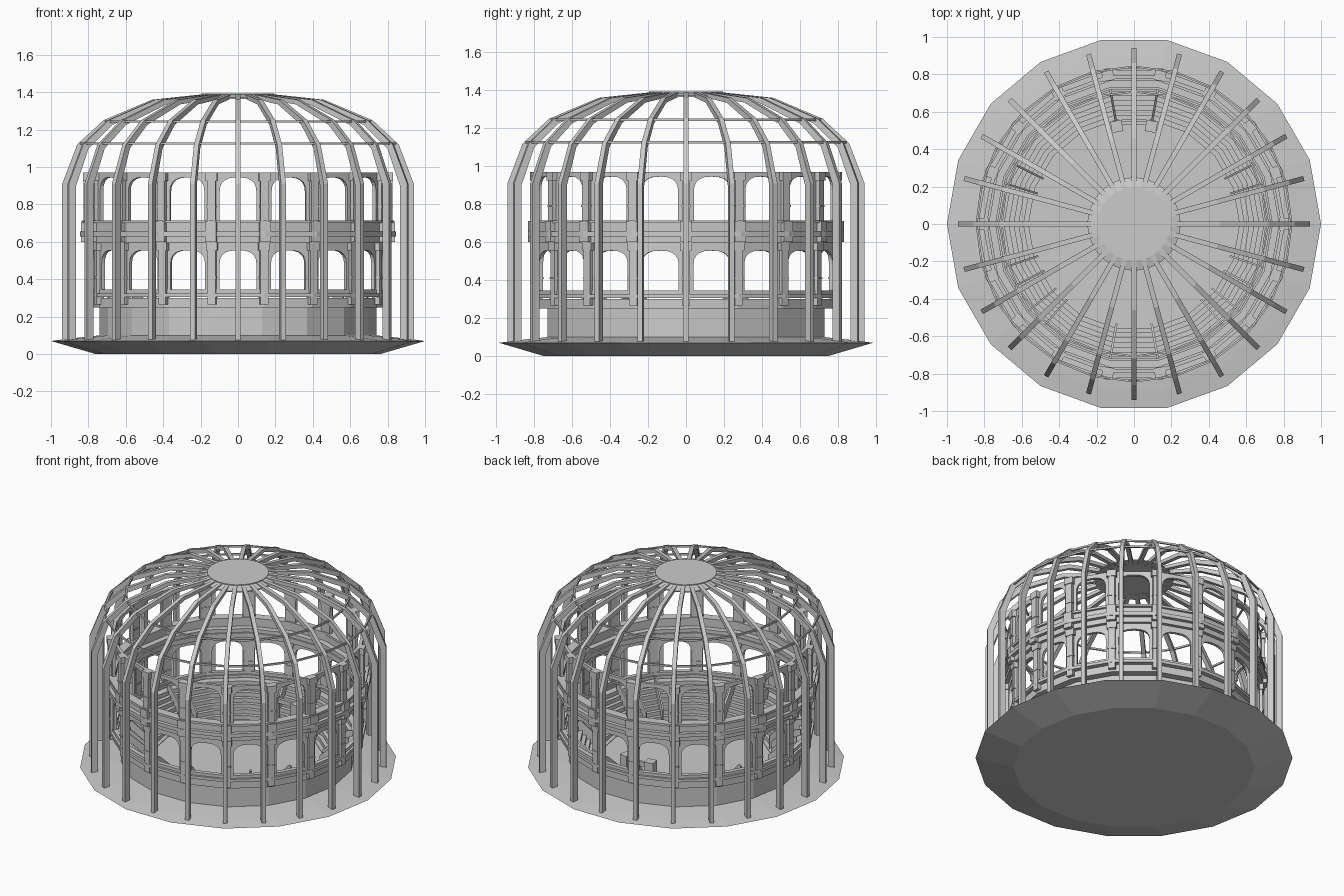
import bpy, bmesh
from math import radians, cos, sin, tan, pi

if "Cube" in bpy.data.objects:
    bpy.data.objects.remove(bpy.data.objects["Cube"])


def finish(name, bm):
    bmesh.ops.recalc_face_normals(bm, faces=bm.faces)
    me = bpy.data.meshes.new(name)
    bm.to_mesh(me)
    bm.free()
    ob = bpy.data.objects.new(name, me)
    bpy.context.collection.objects.link(ob)
    return ob


def lathe(name, prof, n=18, closed=True):
    """Faceted revolve of (radius, z) points; open profiles get flat end caps."""
    bm = bmesh.new()
    rings = [[bm.verts.new((r * cos(2 * pi * i / n), r * sin(2 * pi * i / n), z))
              for i in range(n)] for r, z in prof]
    pairs = list(zip(rings, rings[1:]))
    if closed:
        pairs.append((rings[-1], rings[0]))
    else:
        bm.faces.new(rings[0])
        bm.faces.new(rings[-1])
    for a, b in pairs:
        for i in range(n):
            j = (i + 1) % n
            bm.faces.new((a[i], a[j], b[j], b[i]))
    return finish(name, bm)


def prism(bm, pts, a, b, deg, radial):
    """Extrude (u, z) outline from a to b; u runs radially or tangentially."""
    t = radians(deg)

    def pos(u, v, z):
        r, s = (u, v) if radial else (v, u)
        return (r * cos(t) - s * sin(t), r * sin(t) + s * cos(t), z)
    va = [bm.verts.new(pos(u, a, z)) for u, z in pts]
    vb = [bm.verts.new(pos(u, b, z)) for u, z in pts]
    bm.faces.new(va)
    bm.faces.new(vb)
    for i in range(len(pts)):
        j = (i + 1) % len(pts)
        bm.faces.new((va[i], va[j], vb[j], vb[i]))


def block(bm, r0, r1, w, z0, z1, deg):
    prism(bm, [(r0, z0), (r1, z0), (r1, z1), (r0, z1)], -w / 2, w / 2, deg, True)


def band(name, r0, r1, z0, z1, n=18):
    return lathe(name, [(r0, z0), (r1, z0), (r1, z1), (r0, z1)], n)


# sloped base dish
lathe("base", [(0.76, 0), (1.0, 0.07), (0.90, 0.083), (0.74, 0.1)], closed=False)

# drum with stepped seating falling to the arena floor
tiers = [(0.74, 0.09), (0.74, 0.25), (0.79, 0.25), (0.79, 0.30), (0.76, 0.30)]
r, z = 0.72, 0.30
for i in range(7):
    tiers += [(r, z), (r, z - 0.028)]
    r, z = r - 0.026, z - 0.028
tiers += [(r, z), (r, 0.09)]
lathe("drum_and_seating", tiers)

# cornices around both storeys
band("lower_cornice", 0.76, 0.815, 0.305, 0.325)
band("lower_sill", 0.77, 0.80, 0.325, 0.345)
band("gallery_floor", 0.73, 0.82, 0.595, 0.63)
band("gallery_cornice", 0.74, 0.845, 0.63, 0.655)
band("gallery_parapet", 0.78, 0.82, 0.655, 0.70)
band("gallery_rail", 0.775, 0.835, 0.70, 0.715)


# arcade walls, one arched bay on each of the 18 sides
def arcade(name, z0, spring, crown, top, r0, r1):
    bm = bmesh.new()
    hw, ow = r1 * tan(radians(10)) - 0.002, 0.098
    pts = [(-hw, z0), (-hw, top), (hw, top), (hw, z0), (ow, z0)]
    for i in range(11):
        t = pi * i / 10
        c = cos(t)
        u = ow * abs(c) ** 0.75 * (1 if c > 0 else -1)
        pts.append((u, spring + (crown - spring) * max(sin(t), 0) ** 0.85))
    pts.append((-ow, z0))
    for k in range(18):
        prism(bm, pts, r0, r1, 10 + 20 * k, False)
    finish(name, bm)


arcade("lower_arcade", 0.34, 0.485, 0.555, 0.60, 0.765, 0.785)
arcade("upper_arcade", 0.71, 0.87, 0.945, 0.97, 0.775, 0.795)

# pillars with capitals and collars at the corners
for name, z0, z1, collar, r in (("lower_pillars", 0.265, 0.60, 0.41, 0.795),
                                ("upper_pillars", 0.71, 0.97, 0.79, 0.808)):
    bm = bmesh.new()
    for k in range(18):
        a = 20 * k
        block(bm, r - 0.025, r + 0.017, 0.044, z0, z1 - 0.03, a)
        block(bm, r - 0.03, r + 0.022, 0.062, z1 - 0.045, z1, a)
        block(bm, r - 0.03, r + 0.021, 0.05, collar - 0.005, collar + 0.005, a)
    finish(name, bm)

# bracket blocks under the gallery
bm = bmesh.new()
for k in range(18):
    block(bm, 0.80, 0.84, 0.06, 0.60, 0.71, 20 * k)
finish("gallery_brackets", bm)

# 24 bent cage ribs
outer = [(0.94, 0.075), (0.94, 0.91), (0.86, 1.12), (0.72, 1.25), (0.46, 1.36), (0.18, 1.39)]
inner = [(0.18, 1.368), (0.45, 1.335), (0.70, 1.225), (0.83, 1.10), (0.90, 0.90), (0.90, 0.075)]
bm = bmesh.new()
for k in range(24):
    prism(bm, outer + inner, -0.0135, 0.0135, 15 * k, True)
finish("cage_ribs", bm)

# cage hoops and roof cap
band("lower_hoop", 0.837, 0.847, 1.12, 1.132, 24)
band("upper_hoop", 0.703, 0.713, 1.238, 1.25, 24)
lathe("roof_collar", [(0.18, 1.37), (0.25, 1.365), (0.25, 1.372), (0.19, 1.388)], 24)
lathe("roof_cap", [(0.195, 1.37), (0.195, 1.393)], 24, False)

# sloping stair walls between seating blocks
bm = bmesh.new()
slope = [(0.54, 0.10), (0.73, 0.27), (0.73, 0.34), (0.70, 0.34), (0.54, 0.19)]
for a in (22, 158, 203, -23, -136, -44):
    for d in (-4.5, 4.5):
        prism(bm, slope, -0.005, 0.005, a + d, True)
for a in (-100, -80, 80, 100):
    prism(bm, slope, -0.006, 0.006, a, True)
finish("stair_walls", bm)

# gate posts and lintel at the back entrance
bm = bmesh.new()
for a in (80, 100):
    block(bm, 0.50, 0.56, 0.06, 0.09, 0.30, a)
prism(bm, [(-0.11, 0.26), (0.11, 0.26), (0.11, 0.29), (-0.11, 0.29)], 0.53, 0.55, 90, False)
finish("entrance_gate", bm)
